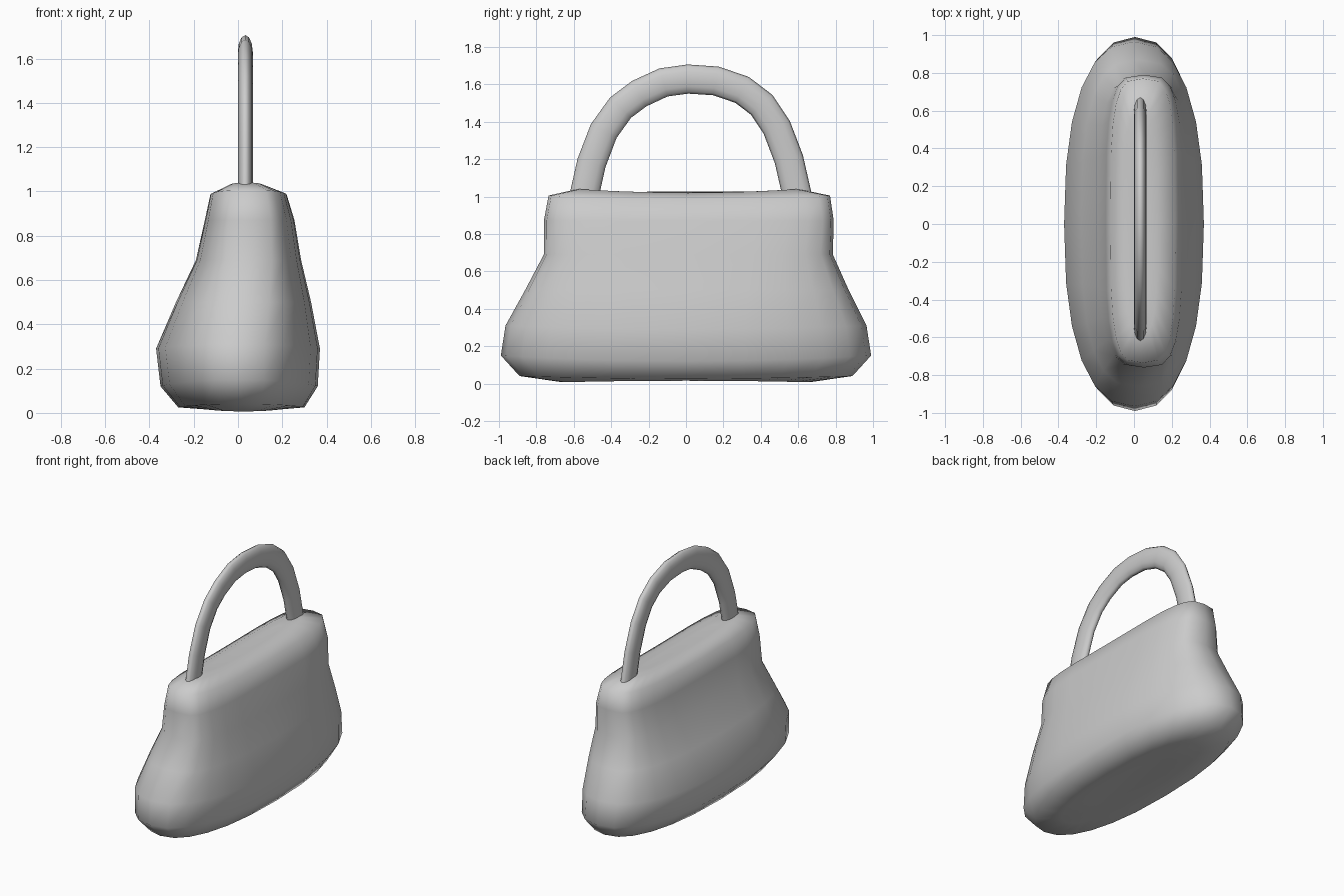
import bpy, bmesh
from math import sin, cos, pi, copysign
from mathutils import Vector

cube = bpy.data.objects.get("Cube")
if cube:
    bpy.data.objects.remove(cube, do_unlink=True)

grey = bpy.data.materials.new("plain grey")
grey.use_nodes = True
colour = (0.6, 0.6, 0.6, 1)
grey.diffuse_color = colour
grey.node_tree.nodes["Principled BSDF"].inputs["Base Color"].default_value = colour


def loft(name, rings, sharp_angle):
    """Skin a stack of equal-length point rings and cap both ends."""
    bm = bmesh.new()
    loops = [[bm.verts.new(p) for p in ring] for ring in rings]
    n = len(loops[0])
    for low, high in zip(loops, loops[1:]):
        for i in range(n):
            j = (i + 1) % n
            bm.faces.new((low[i], low[j], high[j], high[i]))
    bm.faces.new(loops[0][::-1])
    bm.faces.new(loops[-1])
    bmesh.ops.recalc_face_normals(bm, faces=bm.faces)
    mesh = bpy.data.meshes.new(name)
    bm.to_mesh(mesh)
    bm.free()
    mesh.materials.append(grey)
    obj = bpy.data.objects.new(name, mesh)
    bpy.context.collection.objects.link(obj)
    bpy.ops.object.select_all(action='DESELECT')
    obj.select_set(True)
    bpy.context.view_layer.objects.active = obj
    bpy.ops.object.shade_smooth_by_angle(angle=sharp_angle)
    return obj


def bag_ring(z, left, right, back, front, power, sag):
    """Rounded oblong outline; sag lifts or drops its narrow ends."""
    cx, cy = (left + right) / 2, (back + front) / 2
    hx, hy = (right - left) / 2, (front - back) / 2
    ring = []
    for i in range(24):
        a = 2 * pi * i / 24
        u = copysign(abs(cos(a)) ** (2 / power), cos(a))
        v = copysign(abs(sin(a)) ** (2 / power), sin(a))
        ring.append((cx + hx * u, cy + hy * v, z + sag * v * v))
    return ring


# Bag body: height, x range, y range, squareness, lift at the ends
sections = [
    (.025, -.05, .10, -.35, .35, 2.4, 0),
    (.015, -.13, .18, -.66, .66, 2.4, -.008),
    (.025, -.27, .30, -.89, .89, 2.4, .015),
    (.12, -.35, .36, -.99, .99, 2.35, .03),
    (.29, -.37, .37, -.965, .965, 2.4, .02),
    (.50, -.28, .33, -.86, .87, 2.8, 0),
    (.69, -.19, .285, -.76, .785, 3.3, 0),
    (.87, -.15, .255, -.76, .79, 3.6, 0),
    (.985, -.125, .22, -.735, .77, 3.6, .02),
    (1.02, -.05, .125, -.58, .60, 3.2, .02),
    (1.02, -.01, .08, -.40, .42, 3, .008),
]
loft("bag_body", [bag_ring(*s) for s in sections], pi)

# Carrying handle: flattened tube swept along an arch
path = [(-.55, .98), (-.505, 1.18), (-.44, 1.35), (-.35, 1.475), (-.25, 1.55),
        (-.12, 1.61), (.01, 1.628), (.16, 1.618), (.30, 1.57), (.405, 1.49),
        (.485, 1.37), (.55, 1.2), (.60, .98)]
points = [Vector((.033, y, z)) for y, z in path]
handle_rings = []
for k, p in enumerate(points):
    along = (points[min(k + 1, len(points) - 1)] - points[max(k - 1, 0)]).normalized()
    across = Vector((0, -along.z, along.y))
    handle_rings.append([p + Vector((.034 * cos(a), 0, 0)) + across * .078 * sin(a)
                         for a in (2 * pi * i / 12 for i in range(12))])
loft("handle", handle_rings, 1.2)
